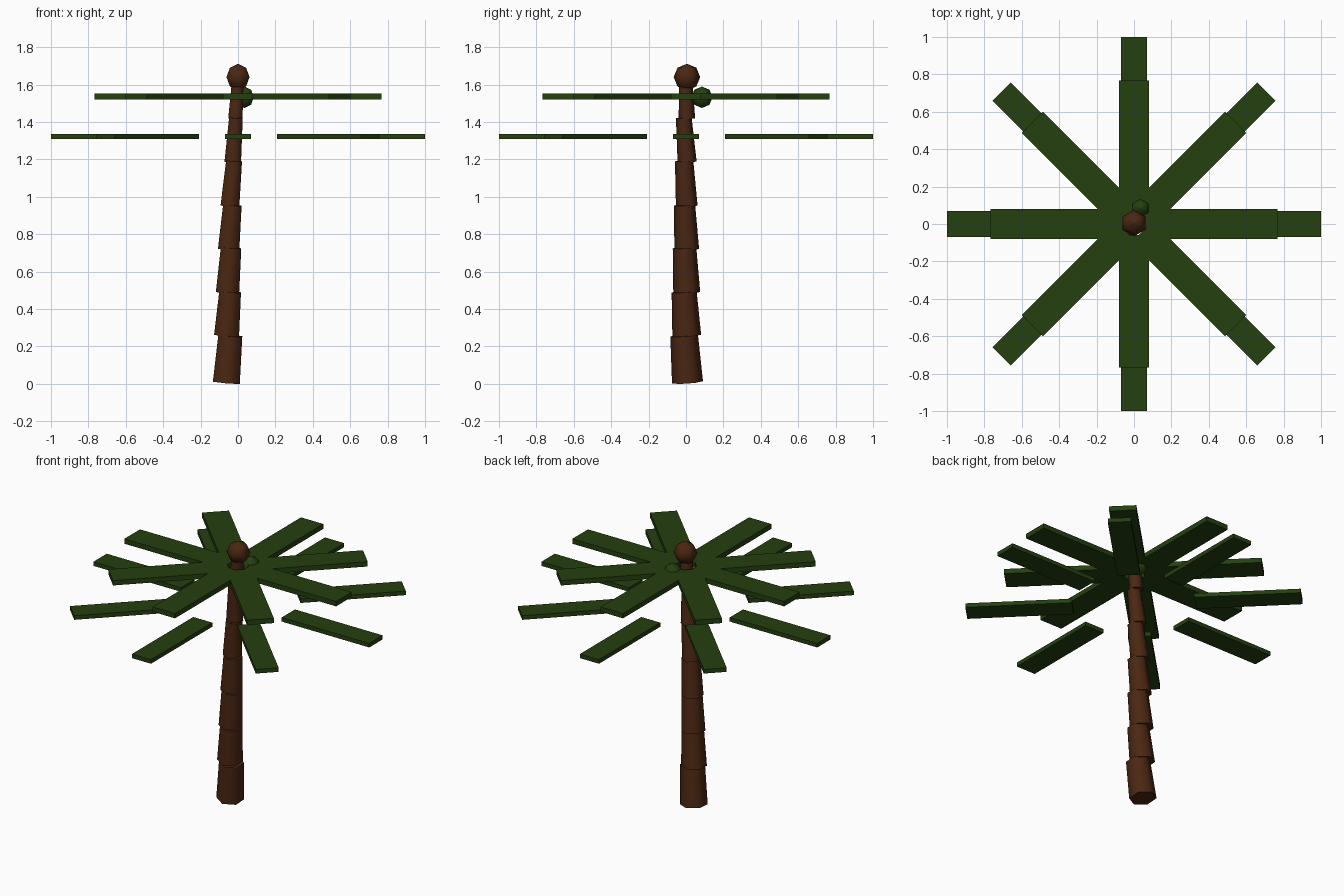
import bpy, math
from mathutils import Vector, Matrix

if "Cube" in bpy.data.objects:
    bpy.data.objects.remove(bpy.data.objects["Cube"])

SIDES = 6


def material(name, rgb):
    m = bpy.data.materials.new(name)
    m.diffuse_color = (*rgb, 1)
    m.use_nodes = True
    m.node_tree.nodes["Principled BSDF"].inputs["Base Color"].default_value = m.diffuse_color
    return m


BROWN = material("bark brown", (0.07, 0.020, 0.006))
GREEN = material("leaf green", (0.018, 0.050, 0.005))


def add_object(name, verts, faces, mat):
    mesh = bpy.data.meshes.new(name)
    mesh.from_pydata(verts, [], faces)
    mesh.materials.append(mat)
    mesh.update()
    obj = bpy.data.objects.new(name, mesh)
    bpy.context.collection.objects.link(obj)
    return obj


def hex_loft(name, base, axis, rings, mat):
    """Six-sided tube through (radius, height) rings along an axis, capped at both ends."""
    base, axis = Vector(base), Vector(axis).normalized()
    rot = Vector((0, 0, 1)).rotation_difference(axis).to_matrix()
    verts, faces, n = [], [], SIDES
    for r, h in rings:
        for i in range(n):
            a = math.pi / 2 + i * math.tau / n
            verts.append(base + rot @ Vector((r * math.cos(a), r * math.sin(a), h)))
    for k in range(len(rings) - 1):
        for i in range(n):
            j = (i + 1) % n
            faces.append((k * n + i, k * n + j, k * n + n + j, k * n + n + i))
    faces.append(tuple(reversed(range(n))))
    faces.append(tuple(range(len(verts) - n, len(verts))))
    obj = add_object(name, verts, faces, mat)
    # smooth sides, flat caps
    for p in obj.data.polygons:
        p.use_smooth = len(p.vertices) == 4
    return obj


def coconut(name, centre, r, mat):
    rings = [(max(r * math.sin(t), 0.0005), -r * math.cos(t))
             for t in (k * math.pi / 4 for k in range(5))]
    return hex_loft(name, centre, (0, 0, 1), rings, mat)


# Trunk: overlapping tapered segments (bottom centre, top centre, radii)
SEGMENTS = [
    ((-0.062, 0.008, 0.008), (-0.041, -0.010, 0.258), 0.083, 0.074),
    ((-0.061, 0.004, 0.258), (-0.042, -0.010, 0.492), 0.077, 0.067),
    ((-0.056, 0.004, 0.487), (-0.037, -0.008, 0.727), 0.072, 0.063),
    ((-0.050, 0.004, 0.718), (-0.030, -0.008, 0.956), 0.066, 0.057),
    ((-0.043, 0.004, 0.950), (-0.021, -0.010, 1.192), 0.058, 0.049),
    ((-0.028, 0.006, 1.185), (-0.011, -0.012, 1.423), 0.051, 0.042),
    ((-0.014, 0.005, 1.418), (0.000, -0.003, 1.640), 0.044, 0.035),
]
for i, (a, b, r0, r1) in enumerate(SEGMENTS):
    axis = Vector(b) - Vector(a)
    hex_loft(f"trunk_segment_{i + 1}", a, axis, [(r0, 0), (r1, axis.length)], BROWN)

# Coconuts
coconut("brown_coconut", (0, 0.005, 1.64), 0.071, BROWN)
coconut("green_coconut", (0.035, 0.085, 1.532), 0.057, GREEN)


# Fronds: two tiers of eight flat planks
def frond(name, angle, inner, outer, half_width, z0, z1):
    rot = Matrix.Rotation(angle, 3, 'Z')
    verts = [rot @ Vector((x, y, z)) for z in (z0, z1)
             for x, y in ((inner, -half_width), (outer, -half_width),
                          (outer, half_width), (inner, half_width))]
    faces = [(3, 2, 1, 0), (4, 5, 6, 7)]
    faces += [(i, (i + 1) % 4, (i + 1) % 4 + 4, i + 4) for i in range(4)]
    add_object(name, verts, faces, GREEN)


for i in range(8):
    angle = i * math.pi / 4
    frond(f"upper_frond_{i + 1}", angle, 0.06, 0.768, 0.081, 1.521, 1.553)
    frond(f"lower_frond_{i + 1}", angle, 0.365, 1.0, 0.069, 1.309, 1.336)
